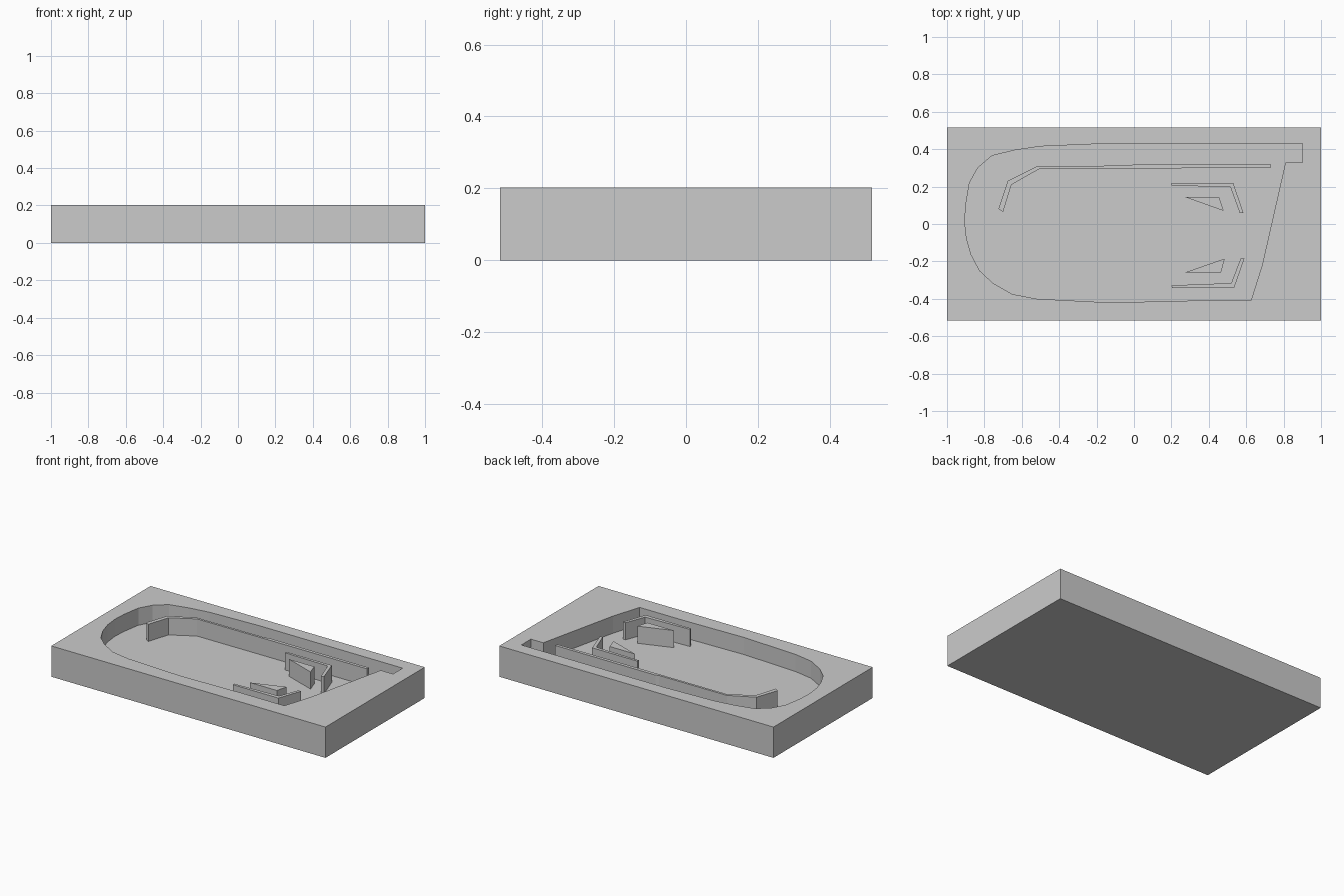
import bpy
import bmesh

if "Cube" in bpy.data.objects:
    bpy.data.objects.remove(bpy.data.objects["Cube"])

TOP, FLOOR = 0.203, 0.09
HALF_X, HALF_Y = 1.0, 0.517


def prism(name, points, z0, z1):
    """Extrude a flat outline vertically into a solid."""
    bm = bmesh.new()
    face = bm.faces.new([bm.verts.new((x, y, z0)) for x, y in points])
    ext = bmesh.ops.extrude_face_region(bm, geom=[face])
    for v in ext["geom"]:
        if isinstance(v, bmesh.types.BMVert):
            v.co.z = z1
    bmesh.ops.recalc_face_normals(bm, faces=bm.faces[:])
    mesh = bpy.data.meshes.new(name)
    bm.to_mesh(mesh)
    bm.free()
    obj = bpy.data.objects.new(name, mesh)
    bpy.context.collection.objects.link(obj)
    return obj


# Solid table block
table = prism("table_body", [(-HALF_X, -HALF_Y), (HALF_X, -HALF_Y),
                             (HALF_X, HALF_Y), (-HALF_X, HALF_Y)], 0, TOP)

# Playfield recess: rounded far end, slanted near end, launch lane corner
recess = [(.90, .43), (.90, .33), (.81, .33), (.685, -.22), (.625, -.41),
          (.30, -.41), (-.13, -.42), (-.52, -.40), (-.65, -.375),
          (-.755, -.315), (-.825, -.25), (-.87, -.165), (-.895, -.08),
          (-.905, .01), (-.90, .10), (-.88, .22), (-.835, .30),
          (-.76, .365), (-.635, .395), (-.50, .415), (-.145, .43)]
cutter = prism("recess_cutter", recess, FLOOR, TOP + 0.1)
cutter.hide_render = True
cut = table.modifiers.new("recess", 'BOOLEAN')
cut.operation, cut.solver, cut.object = 'DIFFERENCE', 'EXACT', cutter
bpy.context.view_layer.objects.active = table
bpy.ops.object.modifier_apply(modifier=cut.name)
bpy.data.objects.remove(cutter)

# Walls and bumpers standing on the recess floor, flush with the rim
parts = {
    "lane_divider": [(-.725, .08), (-.675, .23), (-.515, .31), (-.02, .312),
                     (.0, .32), (.73, .32), (.73, .30), (-.505, .295),
                     (-.655, .21), (-.70, .065)],
    "upper_guide_rail": [(.20, .22), (.53, .22), (.585, .06),
                         (.565, .06), (.515, .198), (.20, .205)],
    "lower_guide_rail": [(.20, -.328), (.52, -.316), (.57, -.185),
                         (.59, -.185), (.535, -.343), (.205, -.343)],
    "upper_bumper": [(.27, .145), (.455, .145), (.48, .07)],
    "lower_bumper": [(.27, -.26), (.465, -.26), (.485, -.185)],
}
for name, outline in parts.items():
    prism(name, outline, FLOOR, TOP)
